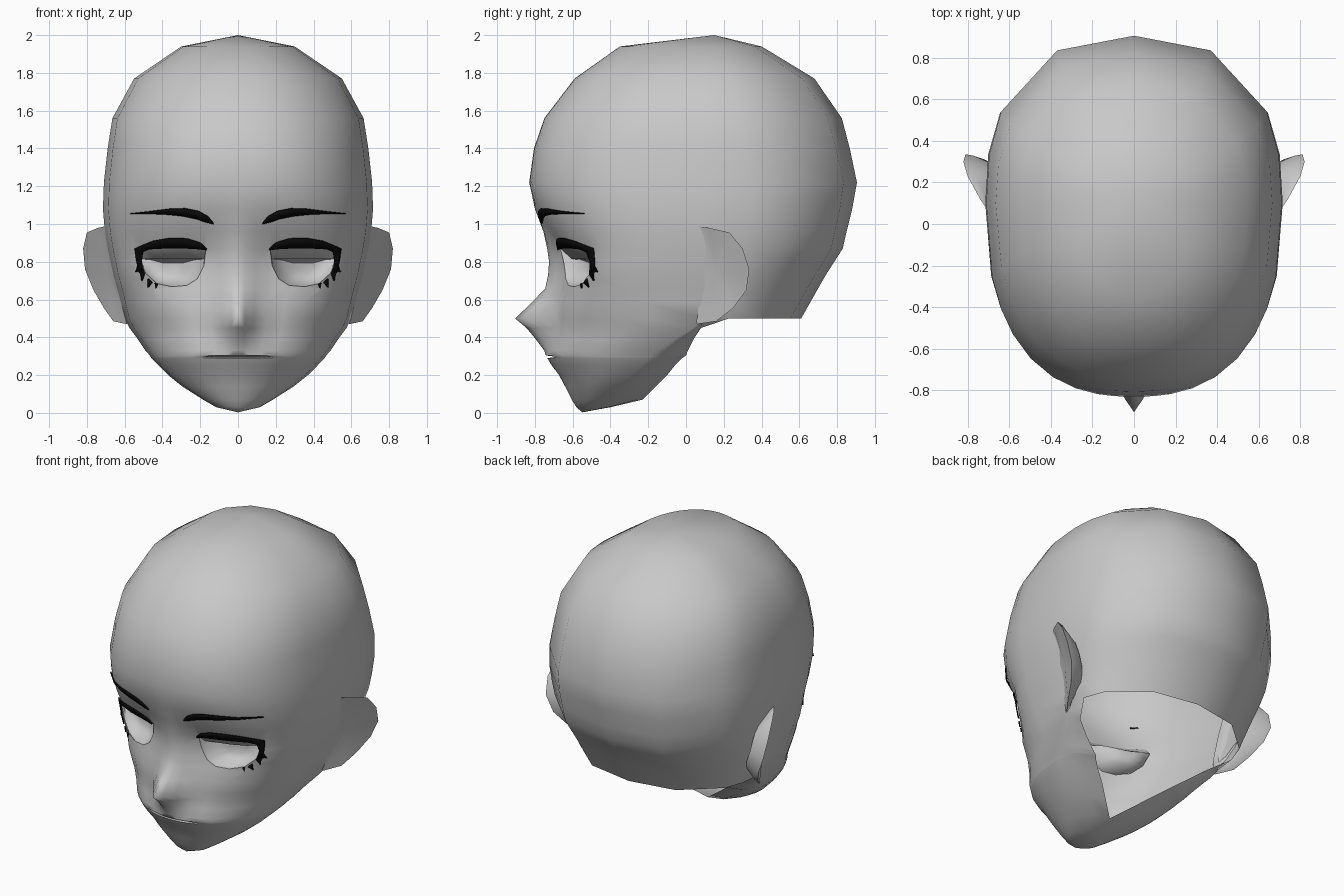
import bpy, bmesh, math
from mathutils import Vector
from mathutils.bvhtree import BVHTree

if "Cube" in bpy.data.objects:
    bpy.data.objects.remove(bpy.data.objects["Cube"])


def material(name, value):
    m = bpy.data.materials.new(name)
    m.diffuse_color = (value, value, value, 1)
    m.use_nodes = True
    m.node_tree.nodes["Principled BSDF"].inputs["Base Color"].default_value = m.diffuse_color
    return m


GREY = material("light grey", 0.58)
BLACK = material("black", 0.003)


def finish(bm, name, mat, angle, thickness=0):
    """Turn half a part (x > 0) into a mirrored, smooth object."""
    bmesh.ops.remove_doubles(bm, verts=bm.verts, dist=0.0005)
    bmesh.ops.recalc_face_normals(bm, faces=bm.faces)
    me = bpy.data.meshes.new(name)
    bm.to_mesh(me)
    bm.free()
    me.materials.append(mat)
    ob = bpy.data.objects.new(name, me)
    bpy.context.collection.objects.link(ob)
    bpy.ops.object.select_all(action='DESELECT')
    ob.select_set(True)
    bpy.context.view_layer.objects.active = ob
    bpy.ops.object.shade_smooth_by_angle(angle=math.radians(angle))
    if thickness:
        s = ob.modifiers.new("thickness", 'SOLIDIFY')
        s.thickness = thickness
        s.offset = 0
    mir = ob.modifiers.new("mirror", 'MIRROR')
    mir.merge_threshold = 0.001


def bridge(bm, rings):
    """Join closed rings of equal length."""
    for a, b in zip(rings, rings[1:]):
        for k in range(len(a)):
            m = (k + 1) % len(a)
            bm.faces.new((a[k], a[m], b[m], b[k]))


# Head sections: height, front y, centre-line bump, half width, y of widest, back y
ROWS = [
    (1.94, -.35, 0, .30, .10, .40),
    (1.77, -.59, 0, .55, .10, .68),
    (1.56, -.75, 0, .665, .10, .825),
    (1.40, -.805, 0, .69, .10, .867),
    (1.22, -.83, 0, .71, .10, .905),
    (1.08, -.79, .01, .715, .10, .88),
    (.96, -.72, .035, .705, .10, .85),
    (.87, -.655, .08, .69, .10, .83),
    (.80, -.635, .09, .675, .10, .785),
    (.73, -.635, .095, .66, .10, .74),
    (.66, -.65, .095, .64, .10, .70),
    (.58, -.685, .135, .62, .10, .655),
    (.50, -.70, .205, .60, .10, .61),
    (.45, -.705, .14, .575, .04, .08),
    (.39, -.715, .08, .53, -.06, .04),
    (.33, -.735, .015, .49, -.15, .01),
    (.304, -.737, .005, .467, -.185, 0),
    (.297, -.735, -.05, .463, -.193, -.01),
    (.290, -.732, .002, .458, -.20, -.02),
    (.25, -.71, 0, .42, -.24, -.06),
    (.20, -.672, 0, .37, -.29, -.10),
    (.14, -.64, 0, .295, -.36, -.16),
    (.07, -.605, 0, .185, -.43, -.23),
    (.03, -.58, 0, .115, -.48, -.40),
]
FRONT = [0, .06, .14, .25, .4, .55, .7, .82, .9, .96, 1]
BACK = [.98, .9, .52, 0]


def bulge(x, z, bump):
    """Side falloff of the nose ridge, nose tip and mouth slit."""
    if bump < 0:
        return bump * max(0, 1 - (x / .175) ** 4)
    if z > .6:
        return bump * math.exp(-(x / .13) ** 2)
    return bump * max(0, 1 - x / .14)


def section(z, yf, bump, w, yc, yb):
    """Half outline from the face centre round to the back or neck opening."""
    n = 2 + .5 * min(1, max(0, (z - .2) / .6)) - .4 * max(0, z - 1.1)
    nf = n + .5 * max(0, 1 - abs(z - .75) / .3)   # flatter round the eyes
    xv = (z - .07) * 1.3 if .07 < z < .5 else 0
    pts = []
    for s in FRONT:
        y = yc + (yf - yc) * (1 - s ** nf) ** (1 / nf)
        pts.append((w * s, y - bulge(w * s, z, bump), z))
    for s in BACK:
        pts.append((xv + (w - xv) * s, yc + (yb - yc) * (1 - s ** n) ** (1 / n), z))
    return pts


head = bmesh.new()
grid = [[head.verts.new(p) for p in section(*r)] for r in ROWS]
F = len(FRONT)
for i in range(len(grid) - 1):
    a, b = grid[i], grid[i + 1]
    neck = ROWS[i][0] >= .5 > ROWS[i + 1][0]
    for j in range(F - 1 if neck else len(a) - 1):
        head.faces.new((a[j], a[j + 1], b[j + 1], b[j]))
    if neck:  # corner between jaw and skull, under the ear
        for j in range(F - 1, len(b) - 1):
            head.faces.new((a[F - 1], b[j + 1], b[j]))
        head.faces.new((a[F - 1], a[F], b[-1]))
for ring, tip in ((grid[0], (0, .15, 2)), (grid[-1], (0, -.55, .003))):
    pole = head.verts.new(tip)
    for j in range(len(ring) - 1):
        head.faces.new((ring[j], ring[j + 1], pole))
bmesh.ops.recalc_face_normals(head, faces=head.faces)
surface = BVHTree.FromBMesh(head)


def on_face(x, z, out=0.0):
    hit = surface.ray_cast(Vector((x, -2, z)), Vector((0, 1, 0)))[0]
    return Vector((x, hit.y - out, z))


# Eye openings, cut edge by edge along a convex outline
EYE = [(.17, .87), (.18, .78), (.215, .71), (.27, .675), (.35, .668), (.43, .685),
       (.49, .74), (.52, .81), (.515, .87), (.43, .87), (.345, .87), (.26, .87)]
inside = []
for f in head.faces:
    xs, zs = [v.co.x for v in f.verts], [v.co.z for v in f.verts]
    if (f.calc_center_median().y < -.3 and max(xs) > .17 and min(xs) < .52
            and max(zs) > .668 and min(zs) < .87):
        inside.append(f)
for k, (x, z) in enumerate(EYE[:9]):
    x2, z2 = (EYE[:9] + EYE[:1])[k + 1]
    co, no = Vector((x, 0, z)), Vector((z2 - z, 0, x - x2)).normalized()
    geom = set(inside)
    for f in inside:
        geom.update(f.edges)
        geom.update(f.verts)
    res = bmesh.ops.bisect_plane(head, geom=list(geom), dist=1e-5, plane_co=co, plane_no=no)
    inside = [f for f in res['geom'] if isinstance(f, bmesh.types.BMFace)
              and (f.calc_center_median() - co).dot(no) < 0]
bmesh.ops.delete(head, geom=inside, context='FACES')
finish(head, "head", GREY, 70)

# Hollow eyes: a sloping lid underside above a rounded dish
bm = bmesh.new()
rings = []
for shrink, depth, top in ((1, 0, 1), (.97, .02, .815), (.65, .08, .81), (.3, .105, .80)):
    ring = []
    for x, z in EYE:
        z2 = min(top, .76 + (z - .76) * shrink)
        p = on_face(.345 + (x - .345) * shrink, z2)
        lid = .025 if shrink == .97 and z == .87 else 0
        ring.append(bm.verts.new(p + Vector((0, depth + lid, 0))))
    rings.append(ring)
bridge(bm, rings)
bm.faces.new(rings[-1])
finish(bm, "eyes", GREY, 40)

# Dark pocket behind the lips
bm = bmesh.new()
rings = []
for y, x, low, high in ((-.69, .17, .294, .300), (-.58, .16, .24, .35), (-.42, .11, .20, .37)):
    rings.append([bm.verts.new(p) for p in ((0, y, low), (x, y, low), (x, y, high), (0, y, high))])
for a, b in zip(rings, rings[1:]):
    for k in range(3):
        bm.faces.new((a[k], a[k + 1], b[k + 1], b[k]))
bm.faces.new(rings[-1])
finish(bm, "mouth_pocket", BLACK, 30)


# Brows and lashes are thin strips laid on the face
def strip(bm, upper, lower, out=.012):
    a = [bm.verts.new(on_face(x, z, out)) for x, z in upper]
    b = [bm.verts.new(on_face(x, z, out)) for x, z in lower]
    for k in range(len(a) - 1):
        bm.faces.new((a[k], a[k + 1], b[k + 1], b[k]))


bm = bmesh.new()
strip(bm, [(.13, 1.005), (.16, 1.04), (.21, 1.068), (.28, 1.082), (.36, 1.08), (.46, 1.068), (.57, 1.056)],
      [(.13, 1.0), (.17, 1.01), (.22, 1.027), (.29, 1.042), (.37, 1.05), (.46, 1.054), (.57, 1.054)], .015)
finish(bm, "eyebrows", BLACK, 40, .008)

bm = bmesh.new()
strip(bm, [(.165, .868), (.2, .90), (.27, .922), (.36, .925), (.45, .91), (.51, .887),
           (.545, .87), (.537, .81), (.522, .74)],
      [(.167, .862), (.21, .868), (.28, .872), (.36, .872), (.43, .87), (.47, .866),
       (.505, .85), (.512, .80), (.495, .735)])
for a, b, tip in (((.53, .78), (.522, .75), (.543, .745)), ((.52, .75), (.495, .735), (.508, .70)),
                  ((.475, .71), (.455, .69), (.475, .665)), ((.44, .688), (.425, .683), (.434, .66))):
    strip(bm, [a, tip], [b, (tip[0] - .001, tip[1])])
finish(bm, "eyelashes", BLACK, 40, .008)

# Ears: a dished outer face, a rim, and a back that sinks into the head
EAR = [(.66, .05, .99), (.74, .12, .98), (.80, .23, .955), (.82, .30, .87), (.81, .335, .76),
       (.765, .32, .65), (.71, .25, .555), (.66, .16, .485), (.59, .06, .47), (.585, .03, .58), (.62, .02, .78)]
centre = Vector((.69, .16, .74))


def ear_point(p):
    """Keep the root just under the skin of the head."""
    hit = surface.ray_cast(Vector((2, p.y, p.z)), Vector((-1, 0, 0)))[0]
    if hit and hit.x > .4:
        p.x = max(p.x, hit.x - .012)
    return p


bm = bmesh.new()
rings = []
for shrink, dx in ((.72, 0), (1, 0), (.96, -.035), (.72, -.10)):
    rings.append([bm.verts.new(ear_point(centre + (Vector(p) - centre) * shrink + Vector((dx, 0, 0))))
                  for p in EAR])
bridge(bm, rings)
hub = bm.verts.new(centre)
for k in range(len(EAR)):
    bm.faces.new((rings[0][k], rings[0][(k + 1) % len(EAR)], hub))
finish(bm, "ears", GREY, 75)
